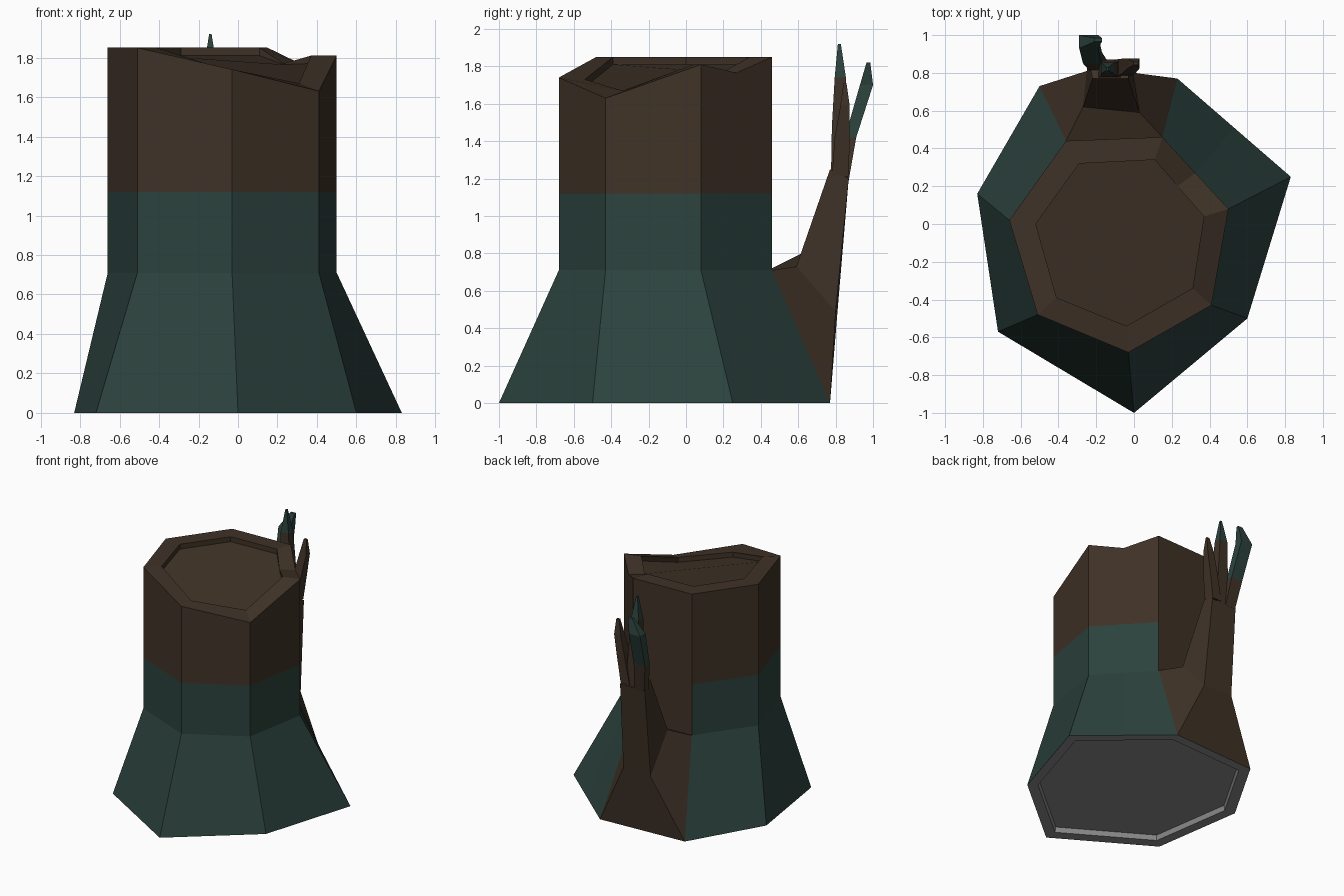
import bpy
from mathutils import Vector

if "Cube" in bpy.data.objects:
    bpy.data.objects.remove(bpy.data.objects["Cube"])


def material(name, rgb):
    m = bpy.data.materials.new(name)
    m.diffuse_color = (*rgb, 1)
    m.use_nodes = True
    m.node_tree.nodes["Principled BSDF"].inputs["Base Color"].default_value = m.diffuse_color
    return m


GREEN = material("mossy_green", (0.025, 0.055, 0.047))
BROWN = material("bark_brown", (0.050, 0.032, 0.020))
GREY = material("underside_grey", (0.25, 0.25, 0.25))


def loft(name, rings, mats, cap_start=True, cap_end=True, back_mat=None):
    """Skin matching closed rings; mats holds one material slot per band."""
    n = len(rings[0])
    verts = [v for r in rings for v in r]
    faces, slots = [], []
    for k in range(len(rings) - 1):
        for i in range(n):
            j = (i + 1) % n
            if (k, i) in SKIP.get(name, ()):
                continue
            faces.append((k * n + i, k * n + j, (k + 1) * n + j, (k + 1) * n + i))
            slots.append(back_mat.get((k, i), mats[k]) if back_mat else mats[k])
    if cap_start:
        faces.append(tuple(reversed(range(n))))
        slots.append(mats[0])
    if cap_end:
        faces.append(tuple(range(len(verts) - n, len(verts))))
        slots.append(mats[-1])
    me = bpy.data.meshes.new(name)
    me.from_pydata(verts, [], faces)
    for m in (GREEN, BROWN, GREY):
        me.materials.append(m)
    for p, s in zip(me.polygons, slots):
        p.material_index = s
    ob = bpy.data.objects.new(name, me)
    bpy.context.collection.objects.link(ob)
    return ob


# Stump outlines: seven corners plus the notch point (index 3)
base = [(0, -1), (.60, -.50), (.83, .25), (.53, .51), (.23, .77), (-.50, .73), (-.83, .16), (-.72, -.57)]
body = [(-.03, -.68), (.41, -.43), (.50, .08), (.325, .27), (.15, .46), (-.36, .44), (-.66, .02), (-.51, -.48)]
inner = [(-.04, -.54), (.31, -.34), (.37, .04), (.23, .20), (.11, .34), (-.29, .32), (-.52, 0), (-.41, -.39)]
rim_z = [1.74, 1.63, 1.81, 1.765, 1.85, 1.85, 1.85, 1.85]
in_z = [1.73, 1.67, 1.81, 1.77, 1.85, 1.85, 1.85, 1.85]


def level(pts, z, s=1.0):
    return [(x * s, y * s, z) for x, y in pts]


# Stump: recessed underside, flared foot, straight trunk, sunken cut top
SKIP = {"stump": {(2, 4)}}   # the branch grows out of this opening
rings = [
    level(base, .04, .89), level(base, 0, .90), level(base, 0),
    level(body, .71), level(body, 1.12),
    [(x, y, z) for (x, y), z in zip(body, rim_z)],
    [(x, y, z) for (x, y), z in zip(inner, in_z)],
    [(x, y, z - (.005 if i == 3 else .04)) for i, ((x, y), z) in enumerate(zip(inner, in_z))],
]
loft("stump", rings, [2, 2, 0, 0, 1, 1, 1], back_mat={(3, 4): 1})

# Side branch: rises from the back of the flared foot
branch = [
    [(-.50, .73, 0), (.23, .77, 0), (.15, .46, .71), (-.36, .44, .71)],
    [(-.25, .81, .49), (0, .80, .49), (.03, .59, .73), (-.27, .62, .80)],
    [(-.24, .87, 1.20), (-.02, .87, 1.20), (-.03, .77, 1.25), (-.22, .77, 1.25)],
]
for r in branch:
    r.reverse()
loft("side_branch", branch, [1, 1], cap_start=False)


# Twigs: four-sided tapering prongs (x, y, z, half width, half depth)
def twig(name, path, mats):
    rings = [[(x + a * w, y + b * d, z) for a, b in ((-1, -1), (1, -1), (1, 1), (-1, 1))]
             for x, y, z, w, d in path]
    loft(name, rings, mats)


twig("tall_twig", [(-.13, .82, 1.20, .06, .045), (-.13, .82, 1.48, .045, .04),
                   (-.14, .825, 1.74, .035, .03), (-.14, .82, 1.92, .006, .008)], [1, 1, 0])
twig("outer_twig", [(-.19, .84, 1.19, .045, .03), (-.22, .88, 1.42, .05, .03),
                    (-.24, .965, 1.70, .05, .035), (-.19, .975, 1.82, .02, .01)], [1, 0, 0])
twig("short_twig", [(-.065, .825, 1.21, .04, .045), (-.03, .835, 1.42, .035, .04),
                    (0, .85, 1.59, .03, .025), (.01, .85, 1.71, .012, .008)], [1, 1, 1])
